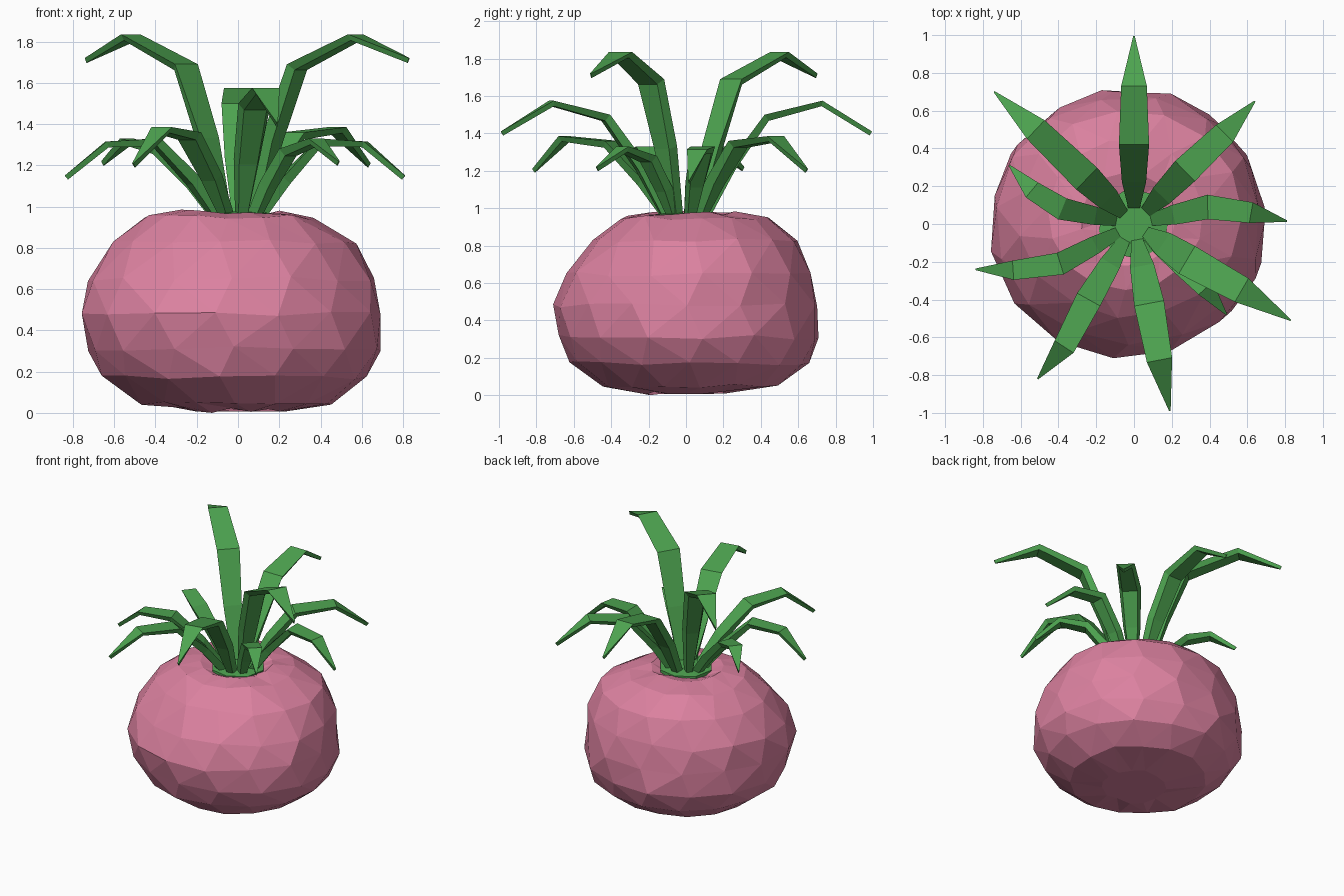
import bpy, bmesh, math, random
from mathutils import Vector

if "Cube" in bpy.data.objects:
    bpy.data.objects.remove(bpy.data.objects["Cube"])

random.seed(4)


def material(name, rgb):
    m = bpy.data.materials.new(name)
    m.diffuse_color = (*rgb, 1)
    m.use_nodes = True
    m.node_tree.nodes["Principled BSDF"].inputs["Base Color"].default_value = m.diffuse_color
    return m


PINK = material("root pink", (0.71, 0.22, 0.35))
GREEN = material("leaf green", (0.075, 0.37, 0.08))


def finish(bm, name, mat):
    bmesh.ops.recalc_face_normals(bm, faces=bm.faces)
    me = bpy.data.meshes.new(name)
    bm.to_mesh(me)
    bm.free()
    me.materials.append(mat)
    ob = bpy.data.objects.new(name, me)
    bpy.context.collection.objects.link(ob)
    return ob


def loft(bm, rings):
    """Skin a list of equal-length point rings and cap both ends."""
    loops = [[bm.verts.new(p) for p in r] for r in rings]
    n = len(loops[0])
    for a, b in zip(loops, loops[1:]):
        for i in range(n):
            j = (i + 1) % n
            bm.faces.new((a[i], a[j], b[j], b[i]))
    bm.faces.new(loops[0][::-1])
    bm.faces.new(loops[-1])


# lumpy squat root: each ring is z, xmin, xmax, ymin, ymax
RINGS = [(0.015, -0.24, 0.22, -0.22, 0.20), (0.05, -0.48, 0.45, -0.44, 0.49),
         (0.17, -0.66, 0.62, -0.61, 0.65), (0.31, -0.73, 0.69, -0.68, 0.71),
         (0.48, -0.755, 0.69, -0.70, 0.71), (0.65, -0.72, 0.66, -0.63, 0.67),
         (0.83, -0.61, 0.56, -0.49, 0.59), (0.95, -0.45, 0.36, -0.35, 0.44),
         (0.975, -0.28, 0.22, -0.22, 0.27), (0.94, -0.15, 0.15, -0.14, 0.15)]
SIDES = 15
rings = []
for k, (z, x0, x1, y0, y1) in enumerate(RINGS):
    ring = []
    for i in range(SIDES):
        a = 2 * math.pi * (i + 0.25 * (k % 2)) / SIDES
        s = 1.01 + random.uniform(-0.018, 0.018)
        dz = random.uniform(-0.012, 0.012)
        ring.append(((x0 + x1) / 2 + (x1 - x0) / 2 * s * math.cos(a),
                     (y0 + y1) / 2 + (y1 - y0) / 2 * s * math.sin(a),
                     max(0, z + dz)))
    rings.append(ring)
rings[0][10] = (*rings[0][10][:2], 0.0)
bm = bmesh.new()
loft(bm, rings)
bmesh.ops.triangulate(bm, faces=[f for f in bm.faces if len(f.verts) == 4])
finish(bm, "root", PINK)

# green crown plate that the leaves grow from
bm = bmesh.new()
loft(bm, [[(r * math.cos(i * math.pi / 4 + 0.2), r * math.sin(i * math.pi / 4 + 0.2), z)
           for i in range(8)] for r, z in ((0.19, 0.93), (0.19, 0.965), (0.10, 0.975))])
finish(bm, "crown", GREEN)


def leaf(name, width, bend1, bend2, tip):
    """Bent strap with a box section, from the crown through two bends to a tip."""
    b1 = Vector(bend1)
    out = Vector((b1.x, b1.y, 0)).normalized()
    base = out * 0.06 + Vector((0, 0, 0.93))
    mid = base.lerp(b1, 0.45)
    mid.z = base.z + (b1.z - base.z) * 0.53
    pts = [base, mid, b1, Vector(bend2), Vector(tip)]
    widths = [0.05, 0.8 * width, width, 0.85 * width, 0.008]
    thick = [0.05, 0.05, 0.04, 0.03, 0.025]
    rings = []
    for i, p in enumerate(pts):
        d = (pts[min(i + 1, 4)] - pts[max(i - 1, 0)]).normalized()
        side = Vector((-d.y, d.x, 0)).normalized()
        up = d.cross(side).normalized()
        w, t = side * widths[i] / 2, up * thick[i]
        # tapered underside, upper face follows the given path
        rings.append([p + w, p - w, p - w * 0.7 - t, p + w * 0.7 - t])
    bm = bmesh.new()
    loft(bm, rings)
    finish(bm, name, GREEN)


# leaves: width, bend, bend, tip
LEAVES = [
    (0.16, (0, 0.42, 1.50), (0, 0.73, 1.575), (0, 0.995, 1.41)),
    (0.16, (-0.25, 0.24, 1.69), (-0.52, 0.50, 1.835), (-0.74, 0.70, 1.72)),
    (0.15, (0.27, 0.28, 1.36), (0.48, 0.48, 1.385), (0.64, 0.65, 1.21)),
    (0.13, (0.39, 0.09, 1.33), (0.62, 0.06, 1.315), (0.81, 0.015, 1.15)),
    (0.17, (0.28, -0.19, 1.69), (0.57, -0.35, 1.835), (0.83, -0.51, 1.72)),
    (0.12, (0.24, -0.20, 1.28), (0.38, -0.34, 1.33), (0.49, -0.48, 1.22)),
    (0.16, (0.08, -0.42, 1.50), (0.135, -0.72, 1.575), (0.19, -0.99, 1.41)),
    (0.14, (-0.24, -0.40, 1.36), (-0.37, -0.65, 1.385), (-0.51, -0.82, 1.21)),
    (0.12, (-0.39, -0.21, 1.33), (-0.64, -0.245, 1.315), (-0.84, -0.24, 1.15)),
    (0.12, (-0.38, 0.08, 1.29), (-0.54, 0.18, 1.33), (-0.66, 0.31, 1.22)),
]
for i, spec in enumerate(LEAVES):
    leaf(f"leaf_{i + 1}", *spec)
